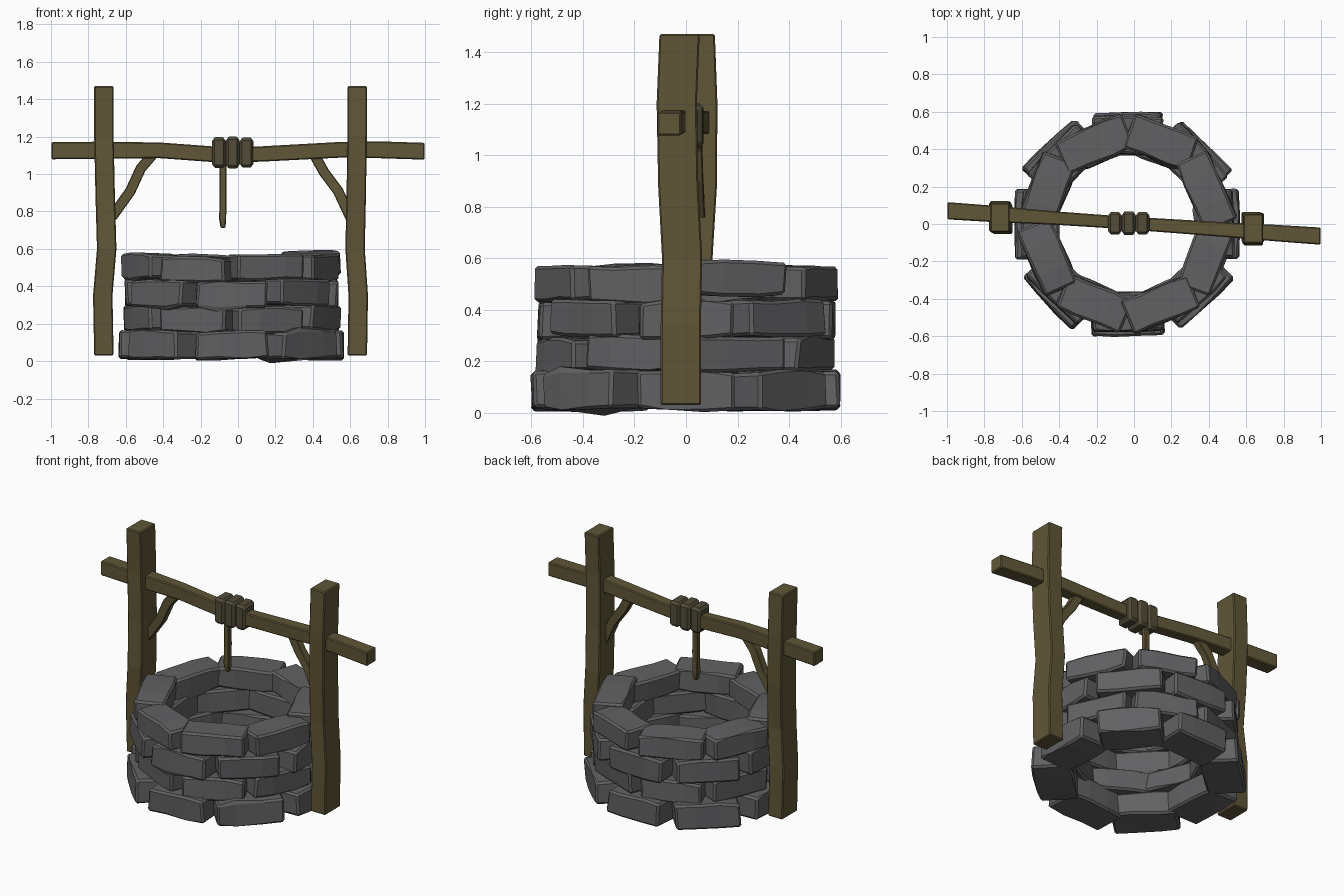
import bpy, bmesh, math, random
from mathutils import Matrix, Vector

if "Cube" in bpy.data.objects:
    bpy.data.objects.remove(bpy.data.objects["Cube"])

random.seed(4)
CX = -0.035  # centre of the stone ring


def material(name, rgb):
    m = bpy.data.materials.new(name)
    m.diffuse_color = (*rgb, 1)
    m.use_nodes = True
    m.node_tree.nodes["Principled BSDF"].inputs["Base Color"].default_value = m.diffuse_color
    return m


STONE = material("stone_grey", (0.12, 0.12, 0.125))
WOOD = material("old_wood", (0.115, 0.092, 0.038))
ROPE = material("rope_brown", (0.085, 0.072, 0.04))


def finish(name, bm, mat):
    bmesh.ops.recalc_face_normals(bm, faces=bm.faces[:])
    me = bpy.data.meshes.new(name)
    bm.to_mesh(me)
    bm.free()
    me.materials.append(mat)
    ob = bpy.data.objects.new(name, me)
    bpy.context.collection.objects.link(ob)
    return ob


def sweep(name, sections, u, v, mat, bevel=0.006):
    """Rectangular bar through sections (x, y, z, half width along u, half width along v)."""
    u, v = Vector(u), Vector(v)
    bm = bmesh.new()
    rings = []
    for x, y, z, a, b in sections:
        c = Vector((x, y, z))
        rings.append([bm.verts.new(c + u * a * i + v * b * j)
                      for i, j in ((-1, -1), (1, -1), (1, 1), (-1, 1))])
    for r, s in zip(rings, rings[1:]):
        for k in range(4):
            bm.faces.new((r[k], r[(k + 1) % 4], s[(k + 1) % 4], s[k]))
    bm.faces.new(rings[0])
    bm.faces.new(rings[-1])
    ob = finish(name, bm, mat)
    mod = ob.modifiers.new("worn_edges", "BEVEL")
    mod.width, mod.segments = bevel, 1
    return ob


def add_stone(target, angle, length, outer, inner, z0, z1, tilt):
    """Rough block: long side tangent to the ring."""
    bm = bmesh.new()
    bmesh.ops.create_cube(bm, size=1)
    for t in (-0.2, 0.2):
        bmesh.ops.bisect_plane(bm, geom=bm.verts[:] + bm.edges[:] + bm.faces[:],
                               plane_co=(t, 0, 0), plane_no=(1, 0, 0))
    for p in bm.verts:
        end = abs(p.co.x) > 0.4
        p.co = Vector((p.co.x * length, p.co.y * (outer - inner), p.co.z * (z1 - z0)))
        if end:
            p.co.y *= 0.95
            p.co.z *= 0.92
        p.co += Vector([random.uniform(-0.007, 0.007) for _ in range(3)])
    bmesh.ops.bevel(bm, geom=[e for e in bm.edges if e.calc_face_angle(0) > 0.9],
                    offset=0.012, segments=1, affect='EDGES')
    m = (Matrix.Translation((CX, 0, 0)) @ Matrix.Rotation(angle - math.pi / 2, 4, 'Z')
         @ Matrix.Translation((0, (outer + inner) / 2, (z0 + z1) / 2))
         @ Matrix.Rotation(tilt, 4, 'Y')
         @ Matrix.Rotation(random.uniform(-0.04, 0.04), 4, 'Z'))
    bm.transform(m)
    tmp = bpy.data.meshes.new("tmp")
    bm.to_mesh(tmp)
    bm.free()
    target.from_mesh(tmp)
    bpy.data.meshes.remove(tmp)


# Stone courses: eight blocks each, alternate courses turned half a block
courses = [(0.605, 0.37, 0.008, 0.165), (0.555, 0.36, 0.155, 0.297),
           (0.575, 0.37, 0.288, 0.437), (0.56, 0.365, 0.43, 0.57)]
for n, (outer, inner, z0, z1) in enumerate(courses):
    bm = bmesh.new()
    for k in range(8):
        angle = math.radians(45 * k + 22.5 * (n % 2))
        lift = random.uniform(-0.008, 0.006) if n else 0
        if n == 3:
            lift = 0.022 if k == 0 else -0.014 if k == 5 else lift
        d = random.uniform(-0.008, 0.008)
        add_stone(bm, angle, random.uniform(0.365, 0.395), outer + d, inner + d,
                  z0 + lift, z1 + lift, random.uniform(-0.03, 0.03))
    finish("stone_course_%d" % (n + 1), bm, STONE)

# Posts, slightly crooked
left = [(-0.717, 0.040, 0.03), (-0.723, 0.037, 0.35), (-0.702, 0.025, 0.60),
        (-0.710, 0.042, 0.88), (-0.717, 0.044, 1.20), (-0.717, 0.034, 1.47)]
right = [(0.638, -0.020, 0.03), (0.643, -0.020, 0.35), (0.626, -0.015, 0.60),
         (0.632, -0.030, 0.88), (0.637, -0.036, 1.20), (0.638, -0.025, 1.47)]
for name, path in (("left_post", left), ("right_post", right)):
    sweep(name, [(*p, 0.052, 0.078) for p in path], (1, 0, 0), (0, 1, 0), WOOD)


# Crossbeam, turned a little about z
def beam_y(x):
    return 0.003 - 0.068 * x


beam = [(-0.998, 1.125, 0.046, 0.046), (-0.75, 1.127, 0.044, 0.046), (-0.42, 1.127, 0.036, 0.042),
        (-0.12, 1.105, 0.034, 0.042), (0.12, 1.107, 0.036, 0.041), (0.55, 1.130, 0.040, 0.042),
        (0.75, 1.130, 0.044, 0.045), (0.998, 1.122, 0.046, 0.045)]
sweep("crossbeam", [(x, beam_y(x), z, a, b) for x, z, a, b in beam],
      (0, 1, 0), (0, 0, 1), WOOD)

# Curved braces between posts and beam
for name, path in (("left_brace", [(-0.46, 1.10), (-0.52, 1.03), (-0.575, 0.91), (-0.675, 0.77)]),
                   ("right_brace", [(0.41, 1.10), (0.46, 1.01), (0.535, 0.91), (0.605, 0.76)])):
    s = 1 if name[0] == "l" else -1
    sweep(name, [(x, beam_y(x), z, 0.025, 0.028) for x, z in path],
          (0, 1, 0), (0.85, 0, -0.53 * s), WOOD, 0.004)

# Rope wound on the beam, in three bands
for k, (x, hz, hy) in enumerate(((-0.102, 0.082, 0.060), (-0.028, 0.085, 0.064), (0.046, 0.080, 0.060))):
    sweep("rope_band_%d" % (k + 1),
          [(x - 0.037, 0.004, 1.115, hy * 0.9, hz * 0.92), (x - 0.018, 0.004, 1.115, hy, hz),
           (x + 0.018, 0.004, 1.115, hy, hz), (x + 0.037, 0.004, 1.115, hy * 0.9, hz * 0.92)],
          (0, 1, 0), (0, 0, 1), ROPE, 0.014)

# Hanging rope end
sweep("hanging_rope", [(-0.080, 0.01, 1.06, 0.018, 0.018), (-0.080, 0.012, 0.90, 0.018, 0.018),
                       (-0.082, 0.012, 0.76, 0.019, 0.019), (-0.080, 0.012, 0.712, 0.013, 0.013)],
      (1, 0, 0), (0, 1, 0), WOOD, 0.005)
